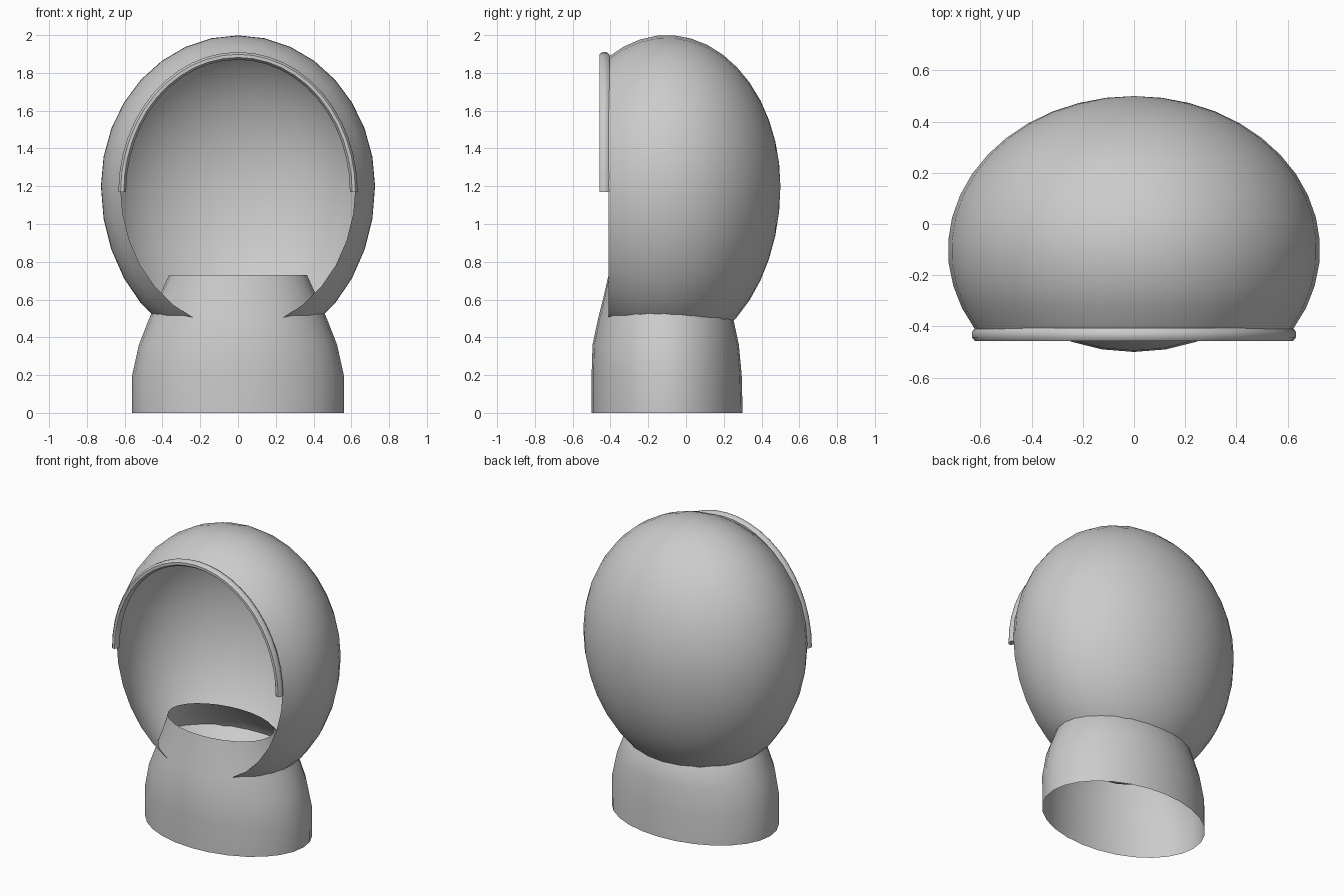
import bpy, bmesh
from math import sin, cos, pi, acos

if "Cube" in bpy.data.objects:
    bpy.data.objects.remove(bpy.data.objects["Cube"])


def loft(name, rings, closed=True, tip=None, caps=False):
    """Bridge a list of point rings into a smooth-shaded mesh."""
    bm = bmesh.new()
    rows = [[bm.verts.new(p) for p in ring] for ring in rings]
    n = len(rows[0])
    for a, b in zip(rows, rows[1:]):
        for i in range(n):
            j = (i + 1) % n
            bm.faces.new((a[i], a[j], b[j], b[i]))
    if tip:
        t = bm.verts.new(tip)
        for i in range(n):
            bm.faces.new((rows[-1][i], rows[-1][(i + 1) % n], t))
    if caps:
        bm.faces.new(rows[0][::-1])
        bm.faces.new(rows[-1])
    bmesh.ops.recalc_face_normals(bm, faces=bm.faces)
    mesh = bpy.data.meshes.new(name)
    bm.to_mesh(mesh)
    bm.free()
    obj = bpy.data.objects.new(name, mesh)
    bpy.context.collection.objects.link(obj)
    bpy.ops.object.select_all(action='DESELECT')
    obj.select_set(True)
    bpy.context.view_layer.objects.active = obj
    bpy.ops.object.shade_smooth_by_angle(angle=0.9)
    return obj


# Hood: thin egg-shaped shell, pole at the back, cut open at the front
CY, CZ, RY = -0.1, 1.2, 0.6
start = acos(-0.31 / RY)
rings = []
for k in range(14):
    a = start * (1 - k / 14)
    y, r = CY + RY * cos(a), sin(a)
    ring = []
    for i in range(32):
        t = 2 * pi * i / 32
        rz = 0.80 if sin(t) > 0 else 0.88
        ring.append((0.727 * r * cos(t), y, CZ + rz * r * sin(t)))
    rings.append(ring)
loft("hood", rings, tip=(0, CY + RY, CZ))

# Neck: open tapering collar, (z, half width, front y, back y)
profile = [(0, 0.56, -0.50, 0.30), (0.2, 0.56, -0.50, 0.295),
           (0.36, 0.525, -0.495, 0.28), (0.5, 0.47, -0.465, 0.25),
           (0.62, 0.415, -0.435, 0.15), (0.73, 0.365, -0.41, 0.04)]
loft("neck", [[(w * cos(2 * pi * i / 28), (f + b) / 2 + (b - f) / 2 * sin(2 * pi * i / 28), z)
               for i in range(28)] for z, w, f, b in profile])

# Trim: rounded half-hoop in front of the opening
rings = []
for k in range(25):
    t = pi * k / 24
    ring = []
    for i in range(8):
        u = 2 * pi * (i + 0.5) / 8
        d, y = 0.022 * cos(u), -0.432 + 0.028 * sin(u)
        ring.append(((0.613 + d) * cos(t), y, 1.17 + (0.72 + d) * sin(t)))
    rings.append(ring)
loft("opening_trim", rings, caps=True)
